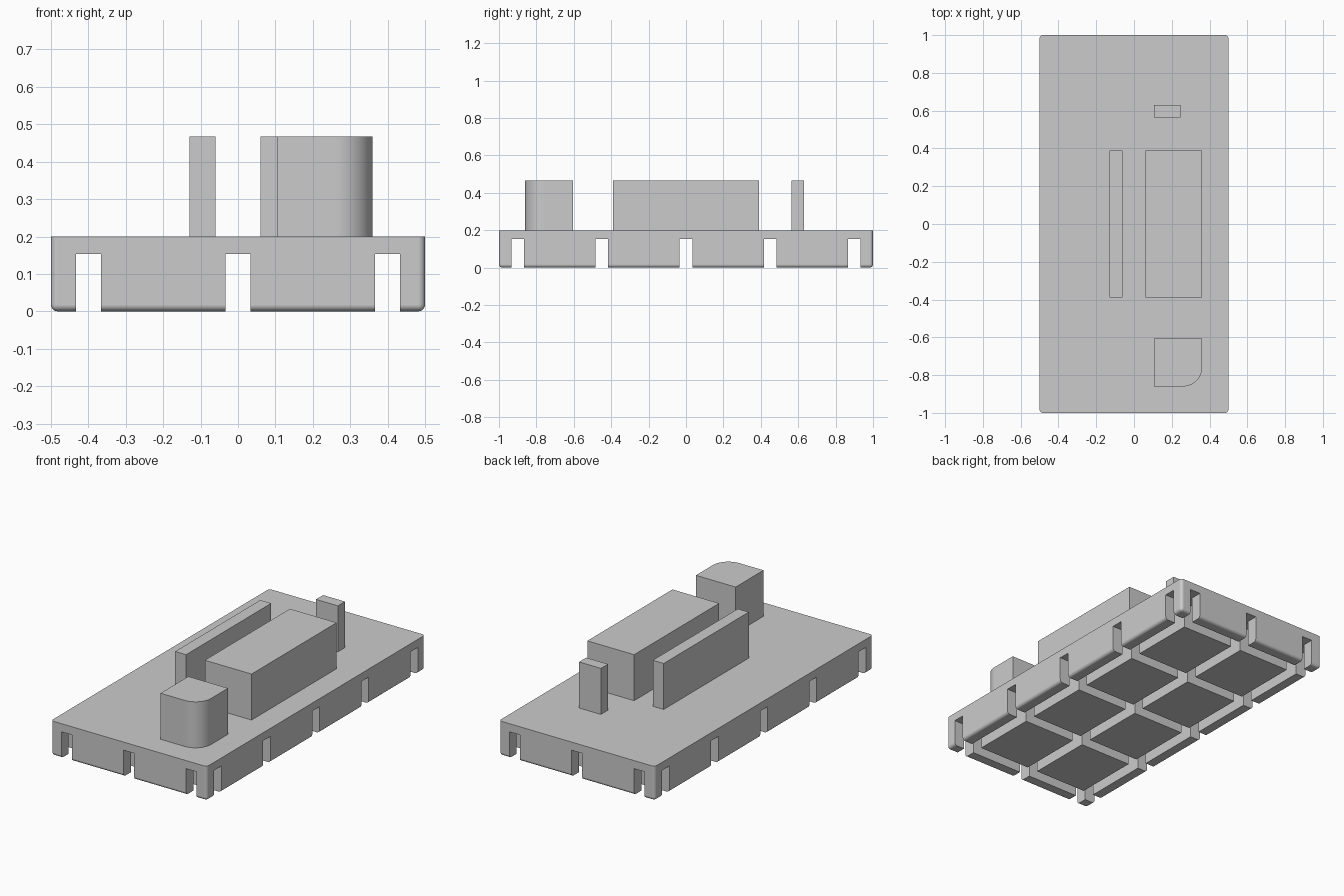
import bpy, bmesh
from math import cos, sin, pi, radians

cube = bpy.data.objects.get("Cube")
if cube:
    bpy.data.objects.remove(cube, do_unlink=True)

grey = bpy.data.materials.new("plain_grey")
grey.use_nodes = True
GREY = (0.6, 0.6, 0.6, 1)
grey.diffuse_color = GREY
grey.node_tree.nodes["Principled BSDF"].inputs["Base Color"].default_value = GREY

DECK_TOP, GROOVE_TOP, BLOCK_TOP = 0.2, 0.153, 0.467
GROOVE = 0.067


def add_prism(bm, outline, z0, z1):
    """Extrude a flat outline between two heights."""
    face = bm.faces.new([bm.verts.new((x, y, z0)) for x, y in outline])
    top = bmesh.ops.extrude_face_region(bm, geom=[face])["geom"]
    for v in top:
        if isinstance(v, bmesh.types.BMVert):
            v.co.z = z1
    bmesh.ops.recalc_face_normals(bm, faces=bm.faces)


def rect(x0, x1, y0, y1):
    return [(x0, y0), (x1, y0), (x1, y1), (x0, y1)]


def make_object(name, bm):
    mesh = bpy.data.meshes.new(name)
    bm.to_mesh(mesh)
    bm.free()
    mesh.materials.append(grey)
    obj = bpy.data.objects.new(name, mesh)
    bpy.context.collection.objects.link(obj)
    return obj


def prism_object(name, outlines, z0, z1):
    bm = bmesh.new()
    for outline in outlines:
        add_prism(bm, outline, z0, z1)
    return make_object(name, bm)


def activate(obj):
    bpy.ops.object.select_all(action="DESELECT")
    obj.select_set(True)
    bpy.context.view_layer.objects.active = obj


def smooth(obj):
    activate(obj)
    bpy.ops.object.shade_smooth_by_angle(angle=radians(30))
    weighted = obj.modifiers.new("even_normals", "WEIGHTED_NORMAL")
    weighted.keep_sharp = True


# Base: rounded on the upright and lower edges, sharp around the deck
bm = bmesh.new()
add_prism(bm, rect(-0.5, 0.5, -1, 1), 0, DECK_TOP)
rounded = [e for e in bm.edges if min(v.co.z for v in e.verts) < DECK_TOP / 2]
bmesh.ops.bevel(bm, geom=rounded, offset=0.018, segments=5, profile=0.5, affect="EDGES")
base = make_object("base", bm)

# Crossing grooves underneath
h = GROOVE / 2
long_cutter = prism_object(
    "long_groove_cutter", [rect(x - h, x + h, -1.2, 1.2) for x in (-0.4, 0, 0.4)], -0.1, GROOVE_TOP)
cross_cutter = prism_object(
    "cross_groove_cutter", [rect(-0.7, 0.7, y - h, y + h) for y in (-0.9, -0.45, 0, 0.45, 0.9)],
    -0.1, GROOVE_TOP)
activate(base)
for cutter in (long_cutter, cross_cutter):
    cutter.hide_render = True
    cut = base.modifiers.new("grooves", "BOOLEAN")
    cut.operation = "DIFFERENCE"
    cut.solver = "EXACT"
    cut.object = cutter
    bpy.ops.object.modifier_apply(modifier=cut.name)
    bpy.data.objects.remove(cutter, do_unlink=True)
smooth(base)

# Blocks standing on the deck
for name, box in {
    "thin_wall": (-0.13, -0.06, -0.39, 0.39),
    "main_block": (0.06, 0.36, -0.39, 0.39),
    "rear_tab": (0.105, 0.245, 0.565, 0.63),
}.items():
    prism_object(name, [rect(*box)], DECK_TOP, BLOCK_TOP)

# Front block with one rounded corner
r, steps = 0.1, 12
arc = [(0.36 - r + r * cos(a), -0.86 + r + r * sin(a))
       for a in (-pi / 2 + pi / 2 * i / steps for i in range(steps + 1))]
front_block = prism_object(
    "front_block", [[(0.105, -0.86)] + arc + [(0.36, -0.605), (0.105, -0.605)]], DECK_TOP, BLOCK_TOP)
smooth(front_block)
